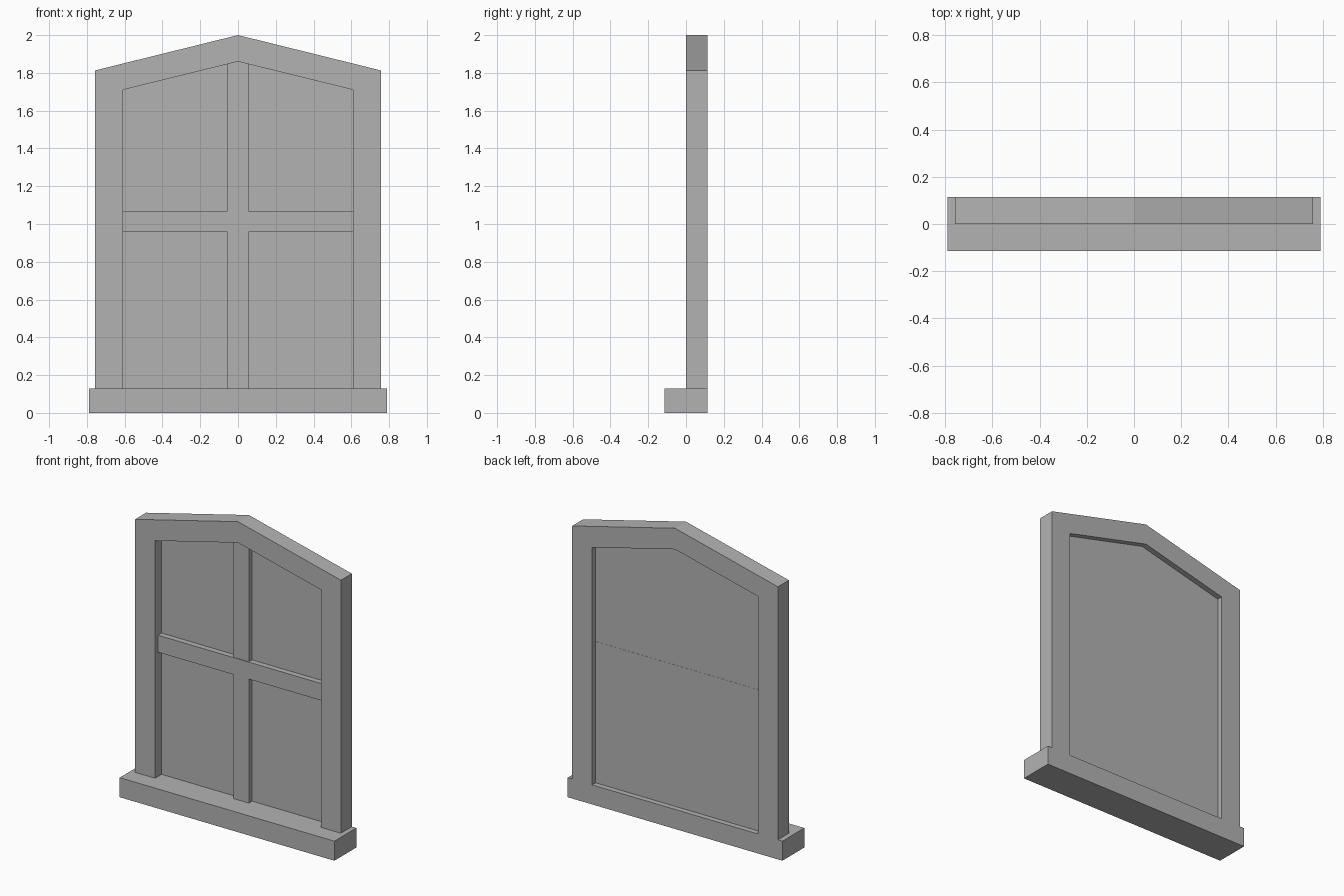
import bpy
import bmesh

if "Cube" in bpy.data.objects:
    bpy.data.objects.remove(bpy.data.objects["Cube"])

GREY = (0.45, 0.45, 0.45, 1)
mat = bpy.data.materials.new("plain grey")
mat.use_nodes = True
mat.diffuse_color = GREY
mat.node_tree.nodes["Principled BSDF"].inputs["Base Color"].default_value = GREY


def slab(name, outline, y0, y1):
    """Extrude an x-z outline from y0 back to y1."""
    bm = bmesh.new()
    face = bm.faces.new([bm.verts.new((x, y0, z)) for x, z in outline])
    ext = bmesh.ops.extrude_face_region(bm, geom=[face])
    moved = [v for v in ext["geom"] if isinstance(v, bmesh.types.BMVert)]
    bmesh.ops.translate(bm, verts=moved, vec=(0, y1 - y0, 0))
    bmesh.ops.recalc_face_normals(bm, faces=bm.faces)
    mesh = bpy.data.meshes.new(name)
    bm.to_mesh(mesh)
    bm.free()
    mesh.materials.append(mat)
    obj = bpy.data.objects.new(name, mesh)
    bpy.context.collection.objects.link(obj)


def box(name, x0, x1, z0, z1, y0, y1):
    slab(name, [(x0, z0), (x1, z0), (x1, z1), (x0, z1)], y0, y1)


W, INNER, BACK = 0.757, 0.61, 0.115      # half widths and rear plane
SILL, RAIL_LOW, RAIL_TOP = 0.13, 0.957, 1.07
SPRING, APEX = 1.71, 1.86                # inner gable heights
BAR = 0.056
PANE_FRONT, PANE_BACK = 0.068, 0.078

# Sill and side posts
box("sill", -0.79, 0.79, 0, SILL, -BACK, BACK)
JAMB_TOP = 1.775
box("left_post", INNER, W, SILL, JAMB_TOP, 0, BACK)
box("right_post", -W, -INNER, SILL, JAMB_TOP, 0, BACK)

# Gabled head
slab("gabled_head", [(-W, JAMB_TOP), (-W, 1.813), (0, 2), (W, 1.813), (W, JAMB_TOP),
                     (INNER, JAMB_TOP), (INNER, SPRING), (0, APEX),
                     (-INNER, SPRING), (-INNER, JAMB_TOP)], 0, BACK)

# Glazing bars
box("cross_rail", -INNER, INNER, RAIL_LOW, RAIL_TOP, 0.03, PANE_BACK)
box("lower_mullion", -BAR, BAR, SILL, RAIL_LOW, 0.034, PANE_FRONT)
MEET = APEX - BAR * (APEX - SPRING) / INNER
slab("upper_mullion", [(-BAR, RAIL_TOP), (BAR, RAIL_TOP), (BAR, MEET), (0, APEX),
                       (-BAR, MEET)], 0.034, PANE_FRONT)

# Panes
box("lower_pane", -INNER, INNER, SILL, RAIL_TOP, PANE_FRONT, PANE_BACK + 0.001)
slab("upper_pane", [(-INNER, RAIL_TOP), (INNER, RAIL_TOP), (INNER, SPRING), (0, APEX),
                    (-INNER, SPRING)], PANE_FRONT, PANE_BACK)
